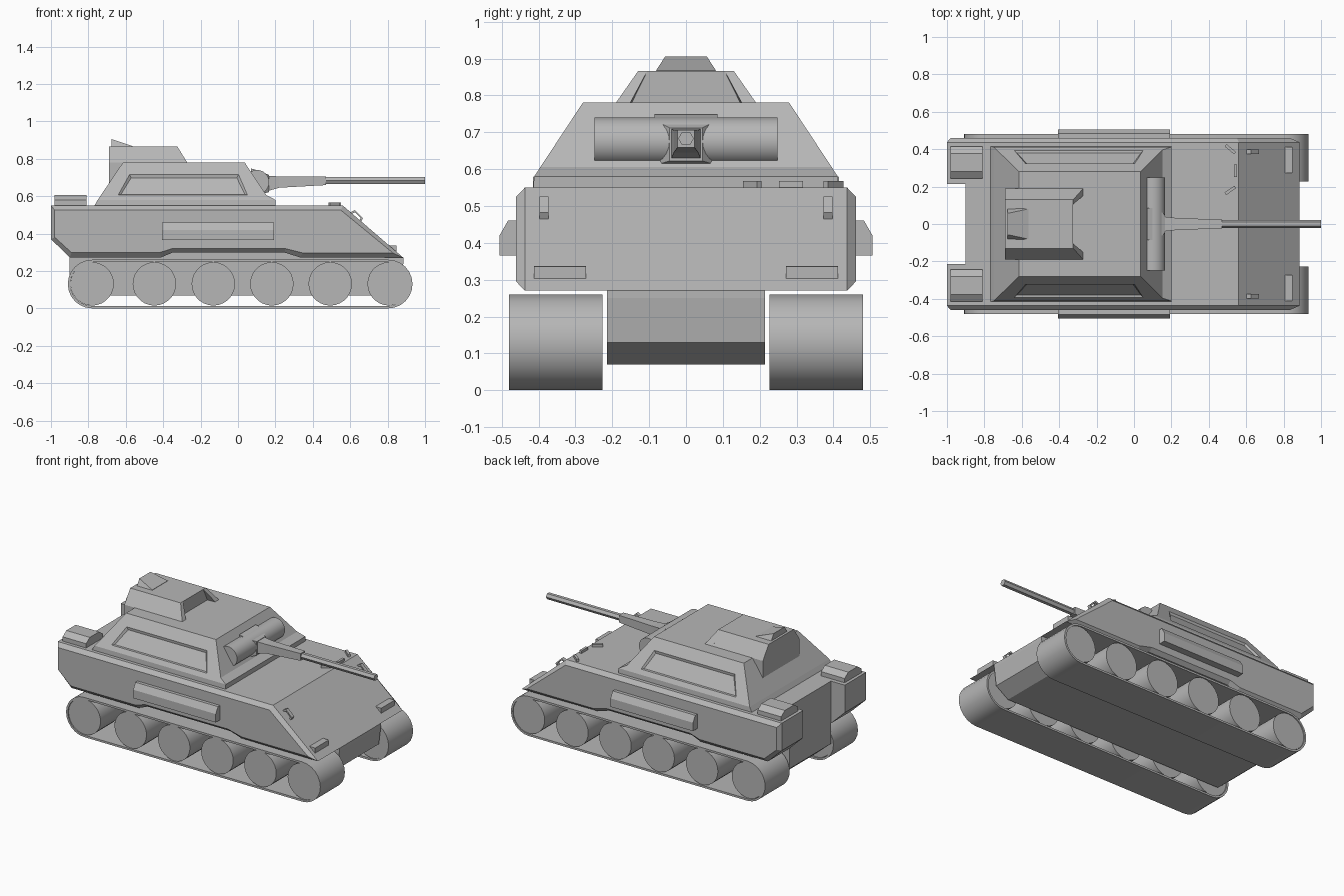
import bpy, bmesh
from math import sin, cos, pi, radians
from mathutils import Matrix, Vector

if "Cube" in bpy.data.objects:
    bpy.data.objects.remove(bpy.data.objects["Cube"])

grey = bpy.data.materials.new("dark_grey")
grey.diffuse_color = (0.47, 0.47, 0.47, 1)
grey.use_nodes = True
grey.node_tree.nodes["Principled BSDF"].inputs["Base Color"].default_value = grey.diffuse_color


def finish(bm, name, smooth=False):
    bmesh.ops.recalc_face_normals(bm, faces=bm.faces)
    me = bpy.data.meshes.new(name)
    bm.to_mesh(me)
    bm.free()
    me.materials.append(grey)
    ob = bpy.data.objects.new(name, me)
    bpy.context.collection.objects.link(ob)
    if smooth:
        bpy.ops.object.select_all(action='DESELECT')
        ob.select_set(True)
        bpy.context.view_layer.objects.active = ob
        bpy.ops.object.shade_smooth_by_angle(angle=radians(35))
    return ob


def loft_bm(loops, ring=False):
    bm = bmesh.new()
    rows = [[bm.verts.new(p) for p in loop] for loop in loops]
    n = len(rows[0])
    pairs = list(zip(rows, rows[1:]))
    if ring:
        pairs.append((rows[-1], rows[0]))
    for a, b in pairs:
        for i in range(n):
            j = (i + 1) % n
            bm.faces.new((a[i], a[j], b[j], b[i]))
    if not ring:
        bm.faces.new(rows[0])
        bm.faces.new(rows[-1])
    return bm


def loft(name, loops, ring=False, smooth=False):
    return finish(loft_bm(loops, ring), name, smooth)


def at_y(profile, y):
    return [(x, y, z) for x, z in profile]


def prism(name, profile, y0, y1, smooth=False):
    return loft(name, [at_y(profile, y0), at_y(profile, y1)], smooth=smooth)


def rect_x(x, hy, z0, z1):
    return [(x, -hy, z0), (x, hy, z0), (x, hy, z1), (x, -hy, z1)]


def rect_z(z, x0, x1, y0, y1):
    return [(x0, y0, z), (x1, y0, z), (x1, y1, z), (x0, y1, z)]


def circle(cx, cz, r, n):
    return [(cx + r * cos(2 * pi * i / n), cz + r * sin(2 * pi * i / n)) for i in range(n)]


def stadium(x0, x1, cz, r, n=12):
    right = [(x1 + r * sin(pi * i / n), cz - r * cos(pi * i / n)) for i in range(n + 1)]
    left = [(x0 - r * sin(pi * i / n), cz + r * cos(pi * i / n)) for i in range(n + 1)]
    return right + left


# Central hull tub with the sloped front plate
prism("hull_centre", [(-0.9, 0.55), (0.56, 0.55), (0.885, 0.27), (0.885, 0.25), (0.87, 0.13),
                      (0.78, 0.07), (-0.82, 0.07), (-0.9, 0.14)], -0.215, 0.215)

# Sponson profiles: full outline and the bevelled outer face
outline = [(-1, 0.55), (0.56, 0.55), (0.885, 0.27), (0.33, 0.273), (0.25, 0.298),
           (-0.35, 0.298), (-0.41, 0.273), (-0.9, 0.273), (-1, 0.37)]
outer = [(-0.98, 0.525), (0.55, 0.525), (0.83, 0.295), (0.35, 0.295), (0.25, 0.32),
         (-0.35, 0.32), (-0.42, 0.298), (-0.89, 0.298), (-0.98, 0.38)]
stow = [(0.45, 0.46), (0.483, 0.46), (0.506, 0.42), (0.506, 0.365), (0.45, 0.365)]

for s, side in ((1, "left"), (-1, "right")):
    loft(f"sponson_{side}", [at_y(outline, s * 0.215), at_y(outline, s * 0.437), at_y(outer, s * 0.461)])

    # Running gear
    y0, y1 = s * 0.226, s * 0.48
    big, small = stadium(-0.78, 0.803, 0.13, 0.13), stadium(-0.78, 0.803, 0.13, 0.117)
    loft(f"track_{side}", [at_y(big, y0), at_y(big, y1), at_y(small, y1), at_y(small, y0)],
         ring=True, smooth=True)
    for i, x in enumerate((-0.78, -0.447, -0.132, 0.181, 0.493, 0.808)):
        prism(f"wheel_{side}_{i}", circle(x, 0.131, 0.116, 28), s * 0.232, s * 0.474, smooth=True)

    # Side stowage box
    loft(f"side_box_{side}", [[(x, s * y, z) for y, z in stow] for x in (-0.405, 0.193)])

    # Rear deck box with chamfered lid
    loft(f"rear_box_{side}", [rect_z(0.54, -0.98, -0.81, s * 0.242, s * 0.415),
                              rect_z(0.578, -0.98, -0.81, s * 0.242, s * 0.415),
                              rect_z(0.605, -0.98, -0.81, s * 0.28, s * 0.377)])

    # Front lamp wedge
    prism(f"front_lamp_{side}", [(0.795, 0.338), (0.847, 0.336), (0.847, 0.292), (0.83, 0.292)],
          s * 0.272, s * 0.412)

    # Tow hook loop standing on the front plate
    hook = [(0.595, 0.51), (0.625, 0.525), (0.668, 0.482), (0.655, 0.455)]
    hook_in = [(0.605, 0.505), (0.626, 0.513), (0.656, 0.482), (0.648, 0.465)]
    ya, yb = s * 0.373, s * 0.397
    loft(f"tow_hook_{side}", [at_y(hook, ya), at_y(hook, yb), at_y(hook_in, yb), at_y(hook_in, ya)], ring=True)

# Turret: tapered body with a front lip and shallow recessed side panels
bm = loft_bm([rect_z(0.545, -0.77, 0.2, -0.415, 0.415),
              rect_z(0.58, -0.75, 0.2, -0.412, 0.412),
              rect_z(0.605, -0.733, 0.152, -0.3955, 0.3955),
              rect_z(0.78, -0.615, 0.036, -0.28, 0.28)])
bmesh.ops.recalc_face_normals(bm, faces=bm.faces)
bm.normal_update()
sides = [f for f in bm.faces if abs(f.normal.y) > 0.5 and f.calc_center_median().z > 0.65]
bmesh.ops.inset_individual(bm, faces=sides, thickness=0.04)
for f in sides:
    s = 1 if f.normal.y > 0 else -1
    mid = f.calc_center_median()
    for v in f.verts:
        top, ahead = v.co.z > mid.z, v.co.x > mid.x
        z = 0.715 if top else 0.607
        x = (0.003 if top else 0.05) if ahead else (-0.58 if top else -0.64)
        v.co = Vector((x, s * (0.412 - (z - 0.58) * 0.66), z))
bm.normal_update()
bmesh.ops.inset_individual(bm, faces=sides, thickness=0.016, depth=-0.011)
finish(bm, "turret")

# Mantlet roller, collar, tapered sleeve and hexagonal barrel
prism("mantlet_roller", circle(0.102, 0.675, 0.065, 24), -0.248, 0.248, smooth=True)
loft("mantlet_collar", [rect_x(0.07, 0.085, 0.605, 0.748), rect_x(0.125, 0.085, 0.61, 0.732),
                        rect_x(0.167, 0.045, 0.622, 0.712)])
loft("gun_sleeve", [rect_x(0.15, 0.041, 0.625, 0.71), rect_x(0.22, 0.033, 0.645, 0.705),
                    rect_x(0.47, 0.023, 0.659, 0.706)])
loft("gun_barrel", [[(x, y, z) for y, z in circle(0, 0.683, 0.021, 6)] for x in (0.44, 1.0)])

# Cupola: solid rear block, with two cheeks reaching ahead of the recessed front
sec = [(-0.19, 0.66), (0.19, 0.66), (0.19, 0.78), (0.13, 0.866), (-0.13, 0.866), (-0.19, 0.78)]
loft("cupola", [[(x, y, z) for y, z in sec] for x in (-0.69, -0.325)])
for s in (1, -1):
    loft(f"cupola_cheek_{'left' if s > 0 else 'right'}",
         [[(-0.33, s * 0.13, 0.866), (-0.33, s * 0.195, 0.773), (-0.33, s * 0.15, 0.773), (-0.33, s * 0.105, 0.866)],
          [(-0.325, s * 0.13, 0.866), (-0.267, s * 0.195, 0.773), (-0.267, s * 0.155, 0.773), (-0.325, s * 0.105, 0.866)]])

# Roof hatch wedge, tall at the rear and running out to the front
loft("roof_wedge", [[(-0.675, y, 0.86), (-0.565, y * 0.95, 0.86), (-0.565, y * 0.95, 0.868), (-0.675, y * 0.67, 0.905)]
                    for y in (-0.085, 0.085)])

# Small periscopes on the front deck
for i, (x, y, a) in enumerate(((0.515, 0.4, -40), (0.543, 0.285, 90), (0.515, 0.18, 35))):
    bm = bmesh.new()
    bmesh.ops.create_cube(bm, size=1, matrix=Matrix.Translation((x, y, 0.556)) @
                          Matrix.Rotation(radians(a), 4, 'Z') @ Matrix.Diagonal((0.065, 0.016, 0.022, 1)))
    finish(bm, f"periscope_{i}")
